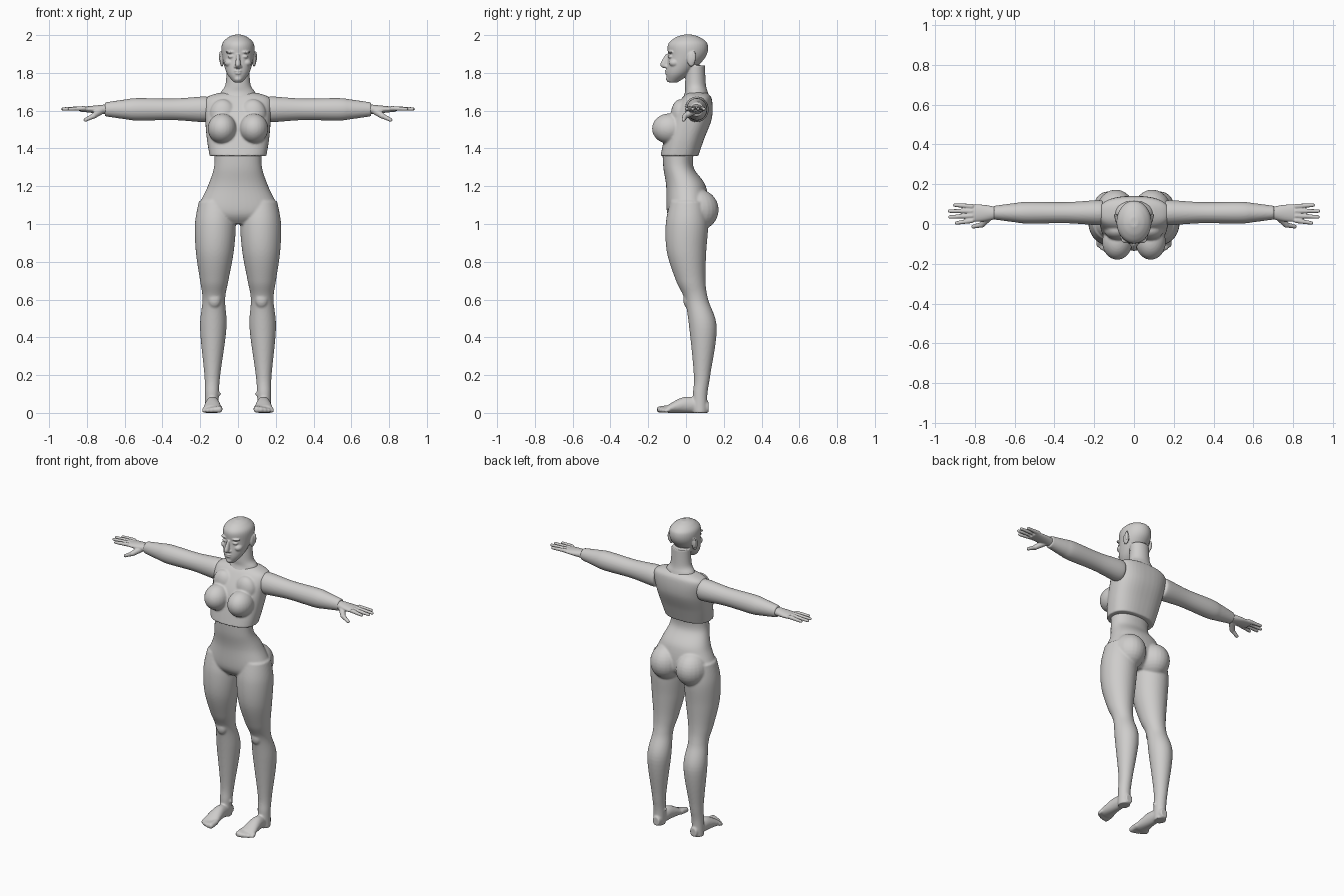
import bpy
import bmesh
from math import cos, sin, pi, copysign
from mathutils import Matrix, Vector

if "Cube" in bpy.data.objects:
    bpy.data.objects.remove(bpy.data.objects["Cube"])

COLOUR = (0.62, 0.61, 0.6, 1)
skin = bpy.data.materials.new("warm_grey")
skin.use_nodes = True
skin.diffuse_color = COLOUR
skin.node_tree.nodes["Principled BSDF"].inputs["Base Color"].default_value = COLOUR


def smooth_rows(rows, steps=8):
    """Catmull-Rom interpolation through the section rows."""
    padded = [rows[0], *rows, rows[-1]]
    result = []
    for section in zip(padded, padded[1:], padded[2:], padded[3:]):
        for step in range(steps):
            t = step / steps
            result.append([
                q + t * ((r - p) + t * ((2 * p - 5 * q + 4 * r - s) + t * (3 * (q - r) + s - p))) / 2
                for p, q, r, s in zip(*section)])
    result.append(rows[-1])
    return result


def loft(bm, place, rows, power=2, count=40):
    """Closed tube; place() turns a unit circle point and a section row into a position."""
    rings = []
    for row in smooth_rows(rows):
        ring = []
        for index in range(count):
            angle = 2 * pi * index / count
            u, v = (copysign(abs(wave) ** (2 / power), wave) for wave in (cos(angle), sin(angle)))
            ring.append(bm.verts.new(place(u, v, *row)))
        rings.append(ring)
    for lower, upper in zip(rings, rings[1:]):
        for index in range(count):
            following = (index + 1) % count
            bm.faces.new((lower[index], lower[following], upper[following], upper[index]))
    bm.faces.new(rings[0])
    bm.faces.new(rings[-1])


def trunk_section(u, v, z, y, width, depth):
    return width * u, y + depth * v, z


def leg_section(u, v, z, y, radius):
    # The legs spread slightly towards the floor
    return 0.14 - 0.02 * z + radius * u, y + 1.04 * radius * v, z


def foot_section(u, v, y, width, height):
    # The sole stays on the floor
    return 0.135 + width * u, y, height + height * v


def nose_section(u, v, z, y, radius):
    return 0.8 * radius * u, y + 1.2 * radius * v, z


def arm_section(u, v, x, radius):
    return x, 0.057 + radius * u, 1.607 + 1.08 * radius * v


def palm_section(u, v, x, width, height):
    return x, 0.055 + width * u, 1.607 + height * v


def ball(bm, centre, radii):
    matrix = Matrix.Translation(centre) @ Matrix.Diagonal((*radii, 1))
    bmesh.ops.create_uvsphere(bm, u_segments=24, v_segments=16, radius=1, matrix=matrix)


def capsule(bm, start, end, start_radius, end_radius):
    """Tapered round-ended segment for fingers and toes."""
    ball(bm, start, [start_radius] * 3)
    ball(bm, end, [end_radius] * 3)
    start, end = Vector(start), Vector(end)
    span = end - start
    turn = span.to_track_quat("Z", "Y").to_matrix().to_4x4()
    bmesh.ops.create_cone(bm, cap_ends=True, segments=20, radius1=start_radius,
                          radius2=end_radius, depth=span.length,
                          matrix=Matrix.Translation((start + end) / 2) @ turn)


def mirror(bm):
    """Copy everything built so far to the other side."""
    copy = bmesh.ops.duplicate(bm, geom=[*bm.verts, *bm.edges, *bm.faces])["geom"]
    verts = [part for part in copy if isinstance(part, bmesh.types.BMVert)]
    bmesh.ops.scale(bm, vec=(-1, 1, 1), verts=verts)


def finish(bm, name, voxel, iterations):
    """Fuse the volumes into one smooth skin."""
    bmesh.ops.recalc_face_normals(bm, faces=bm.faces)
    mesh = bpy.data.meshes.new(name)
    bm.to_mesh(mesh)
    bm.free()
    mesh.materials.append(skin)
    mesh.shade_smooth()
    body_part = bpy.data.objects.new(name, mesh)
    bpy.context.collection.objects.link(body_part)
    fuse = body_part.modifiers.new("fuse", "REMESH")
    fuse.mode = "VOXEL"
    fuse.voxel_size = voxel
    fuse.use_smooth_shade = True
    relax = body_part.modifiers.new("relax", "SMOOTH")
    relax.factor = 0.5
    relax.iterations = iterations


# Legs, feet and buttocks, then the abdomen between them
bm = bmesh.new()
loft(bm, leg_section, [
    (1.12, 0.01, 0.09), (1, 0.005, 0.108), (0.85, 0.003, 0.1), (0.7, 0.025, 0.075),
    (0.6, 0.055, 0.06), (0.45, 0.09, 0.07), (0.2, 0.085, 0.042), (0.1, 0.075, 0.037),
    (0, 0.075, 0.036)])
loft(bm, foot_section, [(0.12, 0.025, 0.03), (0, 0.037, 0.043), (-0.1, 0.052, 0.02)])
ball(bm, (0.092, 0.06, 1.075), (0.098, 0.113, 0.11))
# Kneecap and ankle bones
ball(bm, (0.125, 0.01, 0.6), (0.035, 0.025, 0.045))
ball(bm, (0.131, 0.07, 0.1), (0.043, 0.014, 0.016))
# Toes, from the big one outward
for toe in range(5):
    x, radius = 0.1 + 0.02 * toe, 0.018 - 0.0018 * toe
    capsule(bm, (x, -0.09, radius + 0.006), (x, 0.002 * toe ** 2 - 0.138, radius), radius, radius)
mirror(bm)
loft(bm, trunk_section, [
    (1.4, -0.04, 0.125, 0.085), (1.3, -0.04, 0.127, 0.08), (1.2, 0, 0.16, 0.105),
    (1.06, 0.01, 0.218, 0.11), (1, 0, 0.15, 0.06)], power=2.2)
finish(bm, "lower_body", voxel=0.006, iterations=5)

# Breasts and collar muscles on the chest shell
bm = bmesh.new()
ball(bm, (0.084, -0.09, 1.505), (0.076, 0.09, 0.08))
ball(bm, (0.08, -0.03, 1.58), (0.07, 0.05, 0.08))
mirror(bm)
loft(bm, trunk_section, [
    (1.36, -0.035, 0.15, 0.1), (1.45, -0.01, 0.165, 0.106), (1.56, 0.025, 0.174, 0.112),
    (1.66, 0.055, 0.176, 0.082), (1.695, 0.06, 0.1, 0.05)], power=2.5)
finish(bm, "chest", voxel=0.006, iterations=5)

# Paired features of the face: nostril, eye, brow, cheek, ear and ear rim
bm = bmesh.new()
ball(bm, (0.013, -0.1, 1.833), (0.009, 0.012, 0.008))
ball(bm, (0.036, -0.08, 1.886), (0.019, 0.016, 0.01))
ball(bm, (0.036, -0.08, 1.91), (0.03, 0.017, 0.008))
ball(bm, (0.046, -0.06, 1.853), (0.026, 0.03, 0.022))
ball(bm, (0.085, 0.028, 1.873), (0.012, 0.022, 0.04))
ball(bm, (0.093, 0.043, 1.885), (0.008, 0.009, 0.032))
mirror(bm)
# Lips and chin
ball(bm, (0, -0.1, 1.81), (0.022, 0.012, 0.006))
ball(bm, (0, -0.1, 1.798), (0.018, 0.012, 0.007))
ball(bm, (0, -0.088, 1.768), (0.022, 0.018, 0.016))
loft(bm, nose_section, [(1.9, -0.097, 0.009), (1.845, -0.115, 0.018), (1.825, -0.105, 0.012)])
# Neck and skull
loft(bm, trunk_section, [
    (1.67, 0.055, 0.105, 0.07), (1.7, 0.055, 0.09, 0.06), (1.74, 0.05, 0.066, 0.055),
    (1.84, 0.05, 0.06, 0.05)])
loft(bm, trunk_section, [
    (1.75, -0.07, 0.022, 0.026), (1.8, -0.04, 0.06, 0.065), (1.885, 0.004, 0.084, 0.1),
    (1.95, 0.01, 0.085, 0.105), (1.985, 0.01, 0.057, 0.07), (2.002, 0.01, 0.02, 0.025)])
finish(bm, "head", voxel=0.004, iterations=3)

# Arms
bm = bmesh.new()
loft(bm, arm_section, [
    (0.155, 0.055), (0.18, 0.063), (0.34, 0.053), (0.53, 0.055), (0.6, 0.048), (0.705, 0.034)])
mirror(bm)
finish(bm, "arms", voxel=0.006, iterations=3)

# Palms, fingers from index to little, and jointed thumbs
bm = bmesh.new()
loft(bm, palm_section, [(0.69, 0.03, 0.027), (0.76, 0.042, 0.02), (0.835, 0.044, 0.012)])
for finger in range(4):
    base = (0.815, 0.017 + 0.024 * finger, 1.612)
    tip = (0.93 - 0.015 * (finger - 1.6) ** 2, 0.005 + 0.03 * finger, 1.609)
    capsule(bm, base, tip, 0.0125, 0.009)
knuckle = (0.765, -0.004, 1.572)
capsule(bm, (0.73, 0.035, 1.597), knuckle, 0.02, 0.015)
capsule(bm, knuckle, (0.808, -0.013, 1.551), 0.0135, 0.01)
mirror(bm)
finish(bm, "hands", voxel=0.004, iterations=2)
